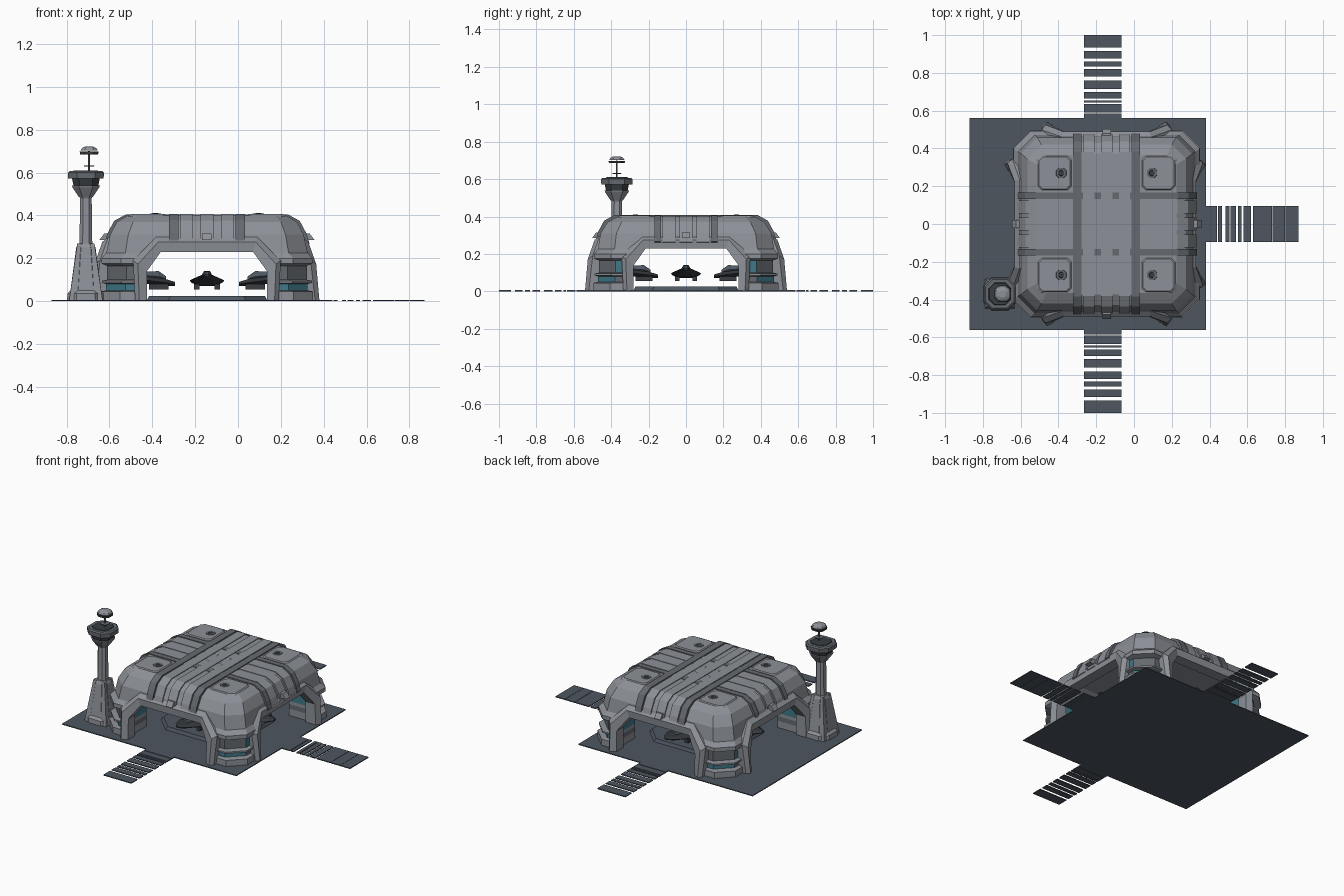
import bpy, bmesh, math
from mathutils import Vector, Matrix

if "Cube" in bpy.data.objects:
    bpy.data.objects.remove(bpy.data.objects["Cube"])

CX = -0.145  # hangar centre in x


def mat(name, r, g, b):
    m = bpy.data.materials.new(name)
    m.diffuse_color = (r, g, b, 1)
    m.use_nodes = True
    m.node_tree.nodes["Principled BSDF"].inputs["Base Color"].default_value = m.diffuse_color
    return m


GREY = mat("hull_grey", 0.265, 0.28, 0.31)
MID = mat("rib_grey", 0.13, 0.143, 0.16)
SLATE = mat("ground_slate", 0.075, 0.093, 0.118)
DARK = mat("ship_dark", 0.04, 0.046, 0.052)
TEAL = mat("window_teal", 0.05, 0.19, 0.25)


def loft(name, rings, m, caps=True):
    """Skin a list of equal-length rings of 3D points."""
    bm = bmesh.new()
    rows = [[bm.verts.new(p) for p in r] for r in rings]
    n = len(rows[0])
    for a, b in zip(rows, rows[1:]):
        for i in range(n):
            j = (i + 1) % n
            bm.faces.new((a[i], a[j], b[j], b[i]))
    if caps:
        bm.faces.new(rows[0])
    bm.faces.new(rows[-1])
    bmesh.ops.recalc_face_normals(bm, faces=bm.faces)
    me = bpy.data.meshes.new(name)
    bm.to_mesh(me)
    bm.free()
    ob = bpy.data.objects.new(name, me)
    bpy.context.collection.objects.link(ob)
    for k in (m if isinstance(m, list) else [m]):
        me.materials.append(k)
    return ob


def rect(x0, x1, y0, y1, z):
    return [(x0, y0, z), (x1, y0, z), (x1, y1, z), (x0, y1, z)]


def box(name, x0, x1, y0, y1, z0, z1, m):
    return loft(name, [rect(x0, x1, y0, y1, z0), rect(x0, x1, y0, y1, z1)], m)


def octo(hx, hy, c, z, cx=CX, cy=0):
    pts = [(hx, -hy + c), (hx, hy - c), (hx - c, hy), (-hx + c, hy),
           (-hx, hy - c), (-hx, -hy + c), (-hx + c, -hy), (hx - c, -hy)]
    return [(cx + x, cy + y, z) for x, y in pts]


def side(k, d, u, z):
    """Point at distance d outward and u sideways on hangar side k."""
    c, s = [(1, 0), (0, 1), (-1, 0), (0, -1)][k]
    return (CX + d * c - u * s, d * s + u * c, z)


def apply_mods(ob):
    bpy.context.view_layer.objects.active = ob
    for md in list(ob.modifiers):
        bpy.ops.object.modifier_apply(modifier=md.name)


# Ground plate and slatted runways
box("ground_plate", -0.87, 0.38, -0.56, 0.56, 0, 0.006, SLATE)
slats = [(0.56, 0.585), (0.59, 0.635), (0.642, 0.655), (0.665, 0.70), (0.715, 0.76),
         (0.78, 0.82), (0.835, 0.86), (0.875, 0.915), (0.935, 1.0)]
for s, tag in ((1, "back"), (-1, "front")):
    for a, b in slats:
        y0, y1 = sorted((s * a, s * b))
        box(tag + "_runway_slat", -0.265, -0.065, y0, y1, 0, 0.006, SLATE)
for a, b in [(0.38, 0.44), (0.445, 0.465), (0.485, 0.505), (0.51, 0.54), (0.55, 0.57),
             (0.58, 0.62), (0.63, 0.73), (0.732, 0.80), (0.802, 0.87)]:
    box("right_runway_slat", a, b, -0.095, 0.095, 0, 0.006, SLATE)
loft("landing_pad", [octo(0.28, 0.28, 0.1, 0.005), octo(0.27, 0.27, 0.1, 0.025)], SLATE)

# Roof shell, hollow, with door openings cut through both ways
roof = loft("roof_shell", [octo(0.475, 0.475, 0.09, 0.2), octo(0.452, 0.457, 0.085, 0.31),
                           octo(0.42, 0.42, 0.075, 0.37), octo(0.37, 0.365, 0.05, 0.40)],
            GREY, caps=False)
sol = roof.modifiers.new("thickness", "SOLIDIFY")
sol.thickness, sol.offset = 0.025, -1
INNER = [(-0.28, 0.003), (-0.28, 0.14), (-0.215, 0.23), (0.215, 0.23), (0.28, 0.14), (0.28, 0.003)]
OUTER = [(-0.335, 0.003), (-0.345, 0.19), (-0.235, 0.30), (0.235, 0.30), (0.345, 0.19), (0.335, 0.003)]
cutters = []
for k in (0, 1):
    low = [(u, z - 0.1 if z < 0.1 else z) for u, z in INNER]
    c = loft("door_cutter", [[side(k, d, u, z) for u, z in low] for d in (-0.8, 0.8)], GREY)
    c.hide_render = True
    bo = roof.modifiers.new("door", "BOOLEAN")
    bo.operation, bo.solver, bo.object = "DIFFERENCE", "EXACT", c
    cutters.append(c)
apply_mods(roof)
for c in cutters:
    bpy.data.objects.remove(c)


# Door arches: frames leaning in towards the top, with keystone and feet
def depth(z):
    return 0.54 - max(0, z - 0.13) / 0.17 * 0.06


for k in range(4):
    reach = 0.0 if k else -0.015  # right side stops at the plate edge
    rings = []
    for (ui, zi), (uo, zo) in zip(INNER, OUTER):
        um, zm = ui * 0.35 + uo * 0.65, zi * 0.35 + zo * 0.65
        di, do = depth(zi) + reach, depth(zo) + reach
        rings.append([side(k, di - 0.02, ui, zi), side(k, depth(zm) + reach, um, zm),
                      side(k, do - 0.02, uo, zo), side(k, do - 0.09, uo, zo),
                      side(k, di - 0.09, ui, zi)])
    loft("door_arch", rings, GREY)
    loft("arch_keystone", [[side(k, d, u, z) for d, u in
                            ((0.42, -w), (e, -w), (e, w), (0.42, w))]
                           for z, e, w in ((0.285, 0.502, 0.022), (0.315, 0.48, 0.022))], GREY)

# Corner rooms with recessed window bands: tall windows face the sides and the hall
PLAN = [(0.30, 0.30), (0.47, 0.30), (0.47, 0.38), (0.38, 0.47), (0.30, 0.47)]
LEVELS = [(0.003, 0.025), (0.045, 0.025), (0.05, 0), (0.08, 0), (0.085, 0.02), (0.095, 0.02),
          (0.10, -0.004), (0.165, -0.004), (0.175, 0.022), (0.20, 0.022), (0.25, -0.02)]
for sx in (1, -1):
    for sy in (1, -1):
        rings = [[(CX + sx * (x + (o if x > 0.31 else 0)),
                   sy * (y + (o if y > 0.31 else 0)), z) for x, y in PLAN] for z, o in LEVELS]
        room = loft("corner_room", rings, [GREY, TEAL, MID])
        for f in room.data.polygons:
            if abs(f.normal.z) < 0.3:
                z = f.center.z
                outer_y = f.normal.y * sy > 0.5
                if 0.10 < z < 0.165:
                    f.material_index = 2 if outer_y else 1
                elif 0.05 < z < 0.08:
                    f.material_index = 1 if outer_y else 2

# Roof ribs following the roof profile
PROF = [(0.471, 0.262), (0.457, 0.31), (0.425, 0.37), (0.37, 0.40)]


def rib(name, across, pos, width, lift, m):
    out = [(a + lift, z + lift * 0.6) for a, z in PROF]
    inn = [(a - 0.018, z - 0.018) for a, z in PROF]
    poly = out + [(-a, z) for a, z in out[::-1]] + [(-a, z) for a, z in inn] + inn[::-1]
    rings = [[(CX + a, p, z) if across else (CX + p, a, z) for a, z in poly]
             for p in (pos - width / 2, pos + width / 2)]
    loft(name, rings, m)


rib("long_band", False, 0, 0.28, 0.004, GREY)
for p in (-0.155, 0.155):
    rib("long_dark_rib", False, p, 0.045, 0.013, MID)
for p in (-0.095, 0, 0.095):
    rib("long_light_rib", False, p, 0.06, 0.011, GREY)
for p in (-0.15, 0.15):
    rib("cross_dark_rib", True, p, 0.035, 0.008, MID)
for p in (-0.09, 0, 0.09):
    rib("cross_light_rib", True, p, 0.07, 0.005, GREY)

# Roof corner panels and round vents
for sx in (1, -1):
    for sy in (1, -1):
        x, y = CX + sx * 0.275, sy * 0.27
        loft("roof_panel", [octo(0.095, 0.095, 0.02, 0.394, x, y),
                            octo(0.082, 0.085, 0.02, 0.406, x, y)], GREY)
        x = CX + sx * 0.24
        loft("roof_vent", [octo(0.03, 0.03, 0.017, 0.40, x, y),
                           octo(0.026, 0.026, 0.015, 0.409, x, y)], MID)
        loft("vent_core", [octo(0.016, 0.016, 0.009, 0.405, x, y),
                           octo(0.014, 0.014, 0.008, 0.411, x, y)], DARK)

# Four parked ships, one facing each door
for k in range(4):
    def station(d, w, zb, zt):
        return [side(k, d, u, z) for u, z in
                ((-w, (zb + zt) / 2), (-w * 0.5, zt), (w * 0.5, zt),
                 (w, (zb + zt) / 2), (w * 0.5, zb), (-w * 0.5, zb))]
    loft("ship_hull", [station(0.15, 0.04, 0.07, 0.09), station(0.20, 0.075, 0.07, 0.105),
                       station(0.28, 0.08, 0.08, 0.115), station(0.36, 0.05, 0.10, 0.122),
                       station(0.41, 0.012, 0.115, 0.125)], DARK)
    loft("ship_cockpit", [station(0.19, 0.015, 0.09, 0.115), station(0.225, 0.028, 0.09, 0.14),
                          station(0.28, 0.022, 0.10, 0.138), station(0.33, 0.01, 0.11, 0.12)], SLATE)
    for s in (-1, 1):
        loft("ship_pod", [[side(k, d, s * u, z) for u, z in
                           ((0.035, 0.055), (0.06, 0.055), (0.06, 0.08), (0.035, 0.08))]
                          for d in (0.18, 0.27)], DARK)

# Control tower: flared base, shaft, and octagonal cabin
TX, TY = -0.71, -0.37


def tower(name, steps, m):
    return loft(name, [octo(r, r, r * 0.5, z, TX, TY) for r, z in steps], m)


tower("tower_base", [(0.088, 0.003), (0.086, 0.035), (0.072, 0.05), (0.045, 0.25), (0.036, 0.27)], GREY)
tower("tower_shaft", [(0.03, 0.26), (0.027, 0.48), (0.032, 0.49)], GREY)
tower("tower_flare", [(0.032, 0.485), (0.062, 0.53), (0.066, 0.54)], GREY)
tower("tower_windows", [(0.058, 0.54), (0.066, 0.578)], DARK)
tower("tower_cabin_roof", [(0.083, 0.572), (0.084, 0.60), (0.076, 0.607)], MID)
tower("tower_roof_inset", [(0.06, 0.606), (0.056, 0.610)], DARK)
for sx in (1, -1):
    for sy in (1, -1):  # buttress fins on the tower base
        x, y = TX + sx * 0.058, TY + sy * 0.058
        loft("tower_fin", [rect(x - 0.02, x + 0.02, y - 0.02, y + 0.02, 0.003),
                           rect(TX + sx * 0.03 - 0.01, TX + sx * 0.03 + 0.01,
                                TY + sy * 0.03 - 0.01, TY + sy * 0.03 + 0.01, 0.27)], GREY)

# Radar dome pieces on a thin mast
TX = -0.695
tower("radar_mast", [(0.005, 0.60), (0.005, 0.70)], MID)
tower("radar_lower_ring", [(0.022, 0.628), (0.026, 0.634)], MID)
tower("radar_middle_ring", [(0.042, 0.685), (0.044, 0.698)], DARK)
tower("radar_cap", [(0.041, 0.702), (0.034, 0.714), (0.018, 0.722)], GREY)
